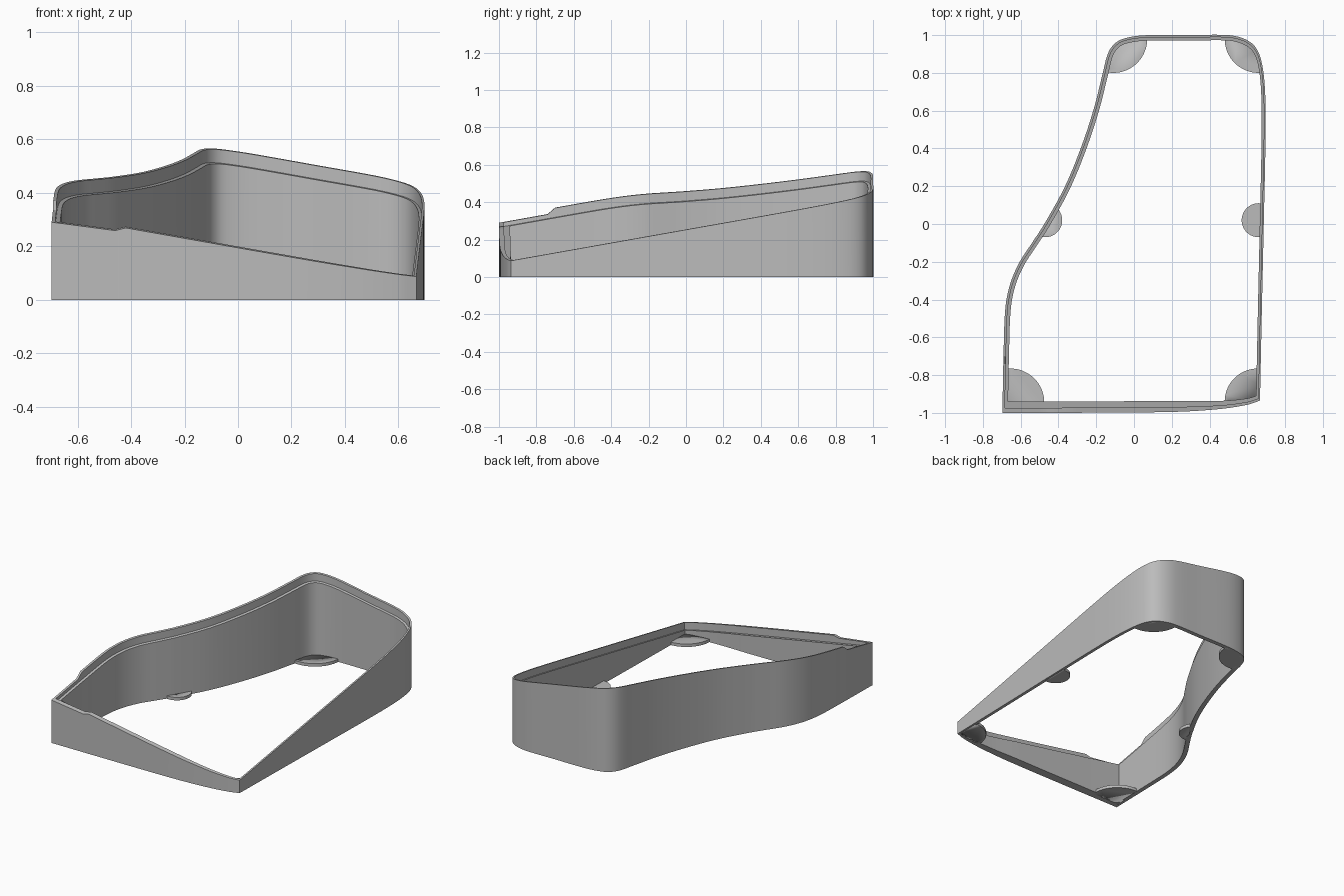
import bpy, bmesh, math
from mathutils import Vector

cube = bpy.data.objects.get("Cube")
if cube:
    bpy.data.objects.remove(cube)

grey = bpy.data.materials.new("plain_grey")
grey.use_nodes = True
grey.diffuse_color = (0.5, 0.5, 0.5, 1)
grey.node_tree.nodes["Principled BSDF"].inputs["Base Color"].default_value = (0.5, 0.5, 0.5, 1)

# Outline paths, counter-clockwise from the front corner at -x
FRONT = [(-.697, -1), (-.46, -1), (-.42, -1), (.2, -.995), (.45, -.98), (.6, -.957), (.667, -.935)]
REST = [(.667, -.935), (.676, -.5), (.687, 0), (.697, .5), (.693, .72), (.675, .86), (.642, .938),
        (.585, .98), (.5, 1), (.3, 1), (.08, 1), (-.02, .99), (-.09, .965), (-.135, .91),
        (-.165, .8), (-.21, .62), (-.275, .42), (-.365, .2), (-.475, 0), (-.54, -.1),
        (-.605, -.2), (-.65, -.3), (-.675, -.4), (-.685, -.5), (-.691, -.7), (-.692, -.74), (-.697, -1)]
STEPS = 5


def smooth_path(pts):
    """Rounded path through the points, leaving out the last one."""
    p = [Vector(q) for q in pts]
    out = []
    for i in range(len(p) - 1):
        a, d = p[max(i - 1, 0)], p[min(i + 2, len(p) - 1)]
        b, c = p[i], p[i + 1]
        span = (c - b).length
        tb = (c - a).normalized() * span
        tc = (d - b).normalized() * span
        for k in range(STEPS):
            t = k / STEPS
            out.append(b * (2*t**3 - 3*t**2 + 1) + tb * (t**3 - 2*t**2 + t)
                       + c * (3*t**2 - 2*t**3) + tc * (t**3 - t**2))
    return out


outline = smooth_path(FRONT) + smooth_path(REST)
count = len(outline)


def clamp(t):
    return min(max(t, 0), 1)


def edge(i):
    """Inward normal and wall thickness of one outline edge."""
    a, b = outline[i % count], outline[(i + 1) % count]
    d = (b - a).normalized()
    n = Vector((-d.y, d.x))
    if n.y > .85:      # front wall, thinner towards its low end
        x = (a.x + b.x) / 2
        return n, .06 - .03 * clamp((x - .2) / .45)
    return n, .029 - .008 * max(-n.x, 0) ** 4


def inset(fraction):
    """Outline moved inwards by a fraction of the wall thickness."""
    ring = []
    for i, p in enumerate(outline):
        (n1, w1), (n2, w2) = edge(i - 1), edge(i)
        cross = n1.x * n2.y - n1.y * n2.x
        if abs(cross) > .6:
            move = Vector((w1 * n2.y - w2 * n1.y, w2 * n1.x - w1 * n2.x)) / cross
        else:
            move = (n1 + n2).normalized() * (w1 + w2) / 2
        ring.append(p + move * fraction)
    return ring


def rim(p):
    return .375 - .178 * p.x + .181 * p.y


def notch(p):
    """Depth of the lowered corner, with a short ramp at each end."""
    ramp = clamp((-.42 - p.x) / .04) * clamp((-.7 - p.y) / .04)
    return ramp * (.028 - .011 * clamp((p.x + .7) / .24))


def finish(bm, name):
    bmesh.ops.recalc_face_normals(bm, faces=bm.faces)
    mesh = bpy.data.meshes.new(name)
    bm.to_mesh(mesh)
    bm.free()
    mesh.materials.append(grey)
    obj = bpy.data.objects.new(name, mesh)
    bpy.context.collection.objects.link(obj)
    bpy.ops.object.select_all(action='DESELECT')
    obj.select_set(True)
    bpy.context.view_layer.objects.active = obj
    bpy.ops.object.shade_smooth_by_angle(angle=math.radians(30))
    return obj


def prism(name, ring, bottom, top):
    bm = bmesh.new()
    face = bm.faces.new([bm.verts.new((p.x, p.y, bottom)) for p in ring])
    geom = bmesh.ops.extrude_face_region(bm, geom=[face])["geom"]
    bmesh.ops.translate(bm, vec=(0, 0, top - bottom),
                        verts=[v for v in geom if isinstance(v, bmesh.types.BMVert)])
    return finish(bm, name)


# Wall with sloping rim, raised lip, inner ledge and a lowered corner
lip, inner = inset(.45), inset(1)
sections = [
    [(p.x, p.y, 0) for p in outline],
    [(p.x, p.y, rim(p) - notch(p)) for p in outline],
    [(p.x, p.y, rim(p) - notch(o)) for p, o in zip(lip, outline)],
    [(p.x, p.y, rim(p) - .05) for p in lip],
    [(p.x, p.y, rim(p) - .05) for p in inner],
    [(p.x, p.y, 0) for p in inner],
]
bm = bmesh.new()
rings = [[bm.verts.new(co) for co in ring] for ring in sections]
for r, ring in enumerate(rings):
    above = rings[(r + 1) % len(rings)]
    for i in range(count):
        j = (i + 1) % count
        bm.faces.new((ring[i], ring[j], above[j], above[i]))
finish(bm, "sloped_wall")

# Foot pads: thin discs trimmed inside the wall
trimmer = prism("pad_trimmer", inset(.6), -.1, .1)
trimmer.hide_render = True


def pad(name, x, y, radius):
    circle = [Vector((x + radius * math.cos(math.tau * k / 64),
                      y + radius * math.sin(math.tau * k / 64))) for k in range(64)]
    obj = prism(name, circle, 0, .02)
    trim = obj.modifiers.new("trim", 'BOOLEAN')
    trim.operation = 'INTERSECT'
    trim.solver = 'EXACT'
    trim.object = trimmer
    bpy.ops.object.modifier_apply(modifier=trim.name)


pad("front_right_pad", -.655, -.945, .18)
pad("front_left_pad", .655, -.94, .175)
pad("back_right_pad", -.11, .98, .18)
pad("back_left_pad", .66, .98, .18)
pad("middle_right_pad", -.47, .02, .09)
pad("middle_left_pad", .66, .02, .09)
bpy.data.objects.remove(trimmer)
